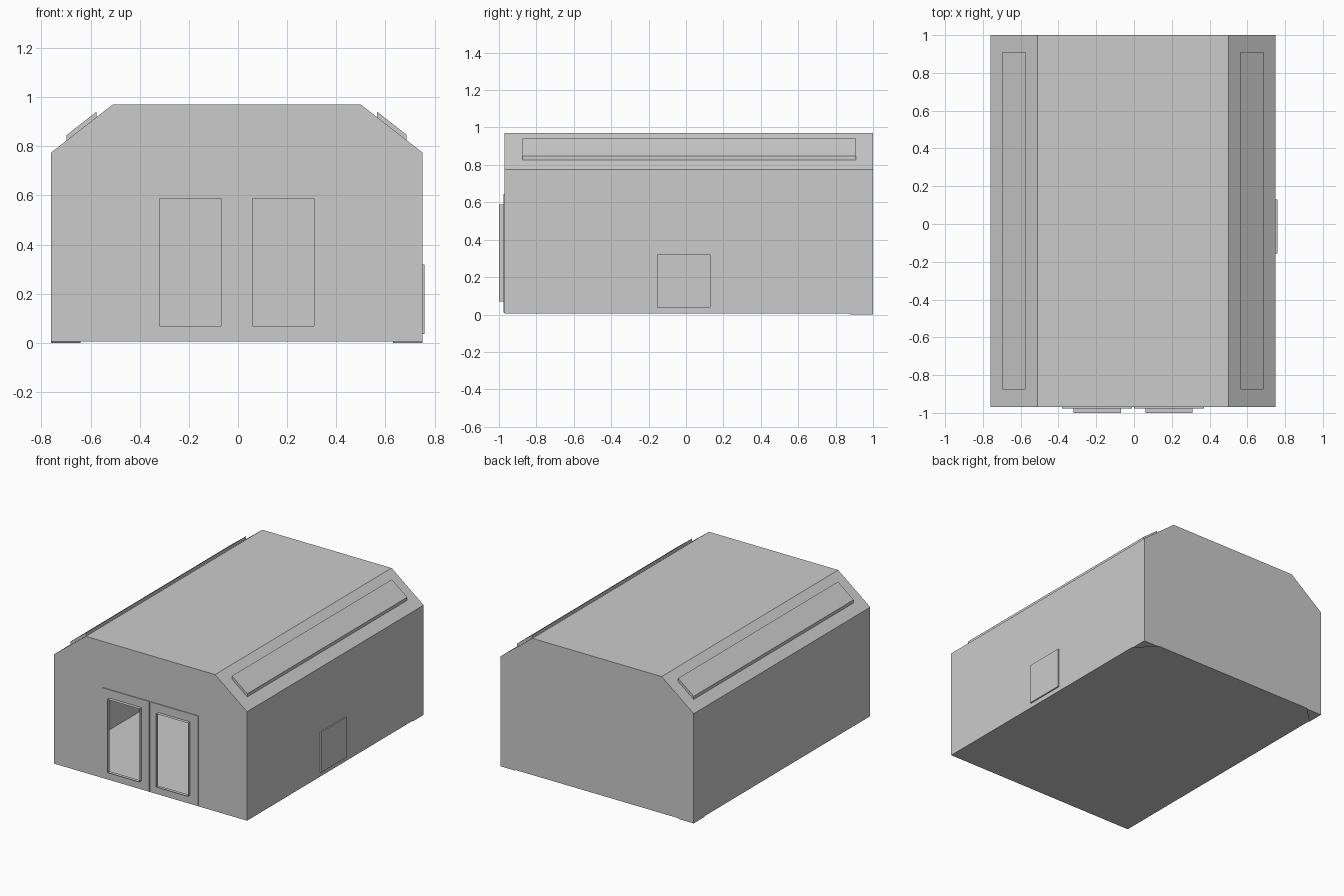
import bpy, bmesh
from mathutils import Vector

if "Cube" in bpy.data.objects:
    bpy.data.objects.remove(bpy.data.objects["Cube"])

LEFT, RIGHT, FRONT, BACK = -0.76, 0.75, -0.97, 1.0
FLOOR, EAVE, TOP = 0.005, 0.775, 0.97
RIDGE_L, RIDGE_R = -0.51, 0.50
DOOR_Y, FRAME_Y = -0.976, -1.0


def fill(bm, outer, holes=()):
    """Flat face bounded by the outer loop, with holes left open."""
    if not holes:
        bm.faces.new([bm.verts.new(p) for p in outer])
        return
    edges = []
    for loop in [outer, *holes]:
        vs = [bm.verts.new(p) for p in loop]
        edges += [bm.edges.new((vs[i], vs[i - 1])) for i in range(len(vs))]
    bmesh.ops.triangle_fill(bm, edges=edges, use_beauty=True)


def rim(bm, loop, offset):
    """Side walls swept from a loop by an offset."""
    off = Vector(offset)
    for i in range(len(loop)):
        a, b = Vector(loop[i - 1]), Vector(loop[i])
        bm.faces.new([bm.verts.new(p) for p in (a, b, b + off, a + off)])


def shift(loop, offset):
    return [Vector(p) + Vector(offset) for p in loop]


def finish(name, bm):
    bmesh.ops.remove_doubles(bm, verts=bm.verts, dist=1e-5)
    bmesh.ops.recalc_face_normals(bm, faces=bm.faces)
    mesh = bpy.data.meshes.new(name)
    bm.to_mesh(mesh)
    bm.free()
    ob = bpy.data.objects.new(name, mesh)
    bpy.context.collection.objects.link(ob)


def raised_panel(name, loop, offset, holes=()):
    """Panel pushed out of a wall, open at its base."""
    bm = bmesh.new()
    fill(bm, shift(loop, offset), [shift(h, offset) for h in holes])
    rim(bm, loop, offset)
    finish(name, bm)


def rect_xz(x0, x1, z0, z1, y):
    return [(x0, y, z0), (x1, y, z0), (x1, y, z1), (x0, y, z1)]


def slope_rect(x0, x1, eave_x, ridge_x):
    z = lambda x: EAVE + (x - eave_x) / (ridge_x - eave_x) * (TOP - EAVE)
    return [(x0, -0.875, z(x0)), (x1, -0.875, z(x1)), (x1, 0.91, z(x1)), (x0, 0.91, z(x0))]


doors = [rect_xz(-0.38, -0.01, 0.01, 0.645, FRONT), rect_xz(0.0, 0.37, 0.01, 0.645, FRONT)]
windows = [rect_xz(-0.32, -0.07, 0.07, 0.587, FRONT), rect_xz(0.06, 0.31, 0.07, 0.587, FRONT)]
vents = [slope_rect(-0.697, -0.575, LEFT, RIDGE_L), slope_rect(0.685, 0.565, RIGHT, RIDGE_R)]
hatch = [(RIGHT, -0.155, 0.037), (RIGHT, 0.13, 0.037), (RIGHT, 0.13, 0.32), (RIGHT, -0.155, 0.32)]

# Hollow body: six long sides plus the two gable ends
profile = [(LEFT, FLOOR), (RIGHT, FLOOR), (RIGHT, EAVE),
           (RIDGE_R, TOP), (RIDGE_L, TOP), (LEFT, EAVE)]
side_holes = {1: [hatch], 2: [vents[1]], 4: [vents[0]]}
bm = bmesh.new()
for i, (x0, z0) in enumerate(profile):
    x1, z1 = profile[(i + 1) % 6]
    fill(bm, [(x0, FRONT, z0), (x1, FRONT, z1), (x1, BACK, z1), (x0, BACK, z0)],
         side_holes.get(i, ()))
fill(bm, [(x, FRONT, z) for x, z in profile], doors)
fill(bm, [(x, BACK, z) for x, z in profile])
finish("body", bm)

# Doors with open windows and projecting window frames
for side, door, window in zip(("left", "right"), doors, windows):
    raised_panel(side + "_door", door, (0, DOOR_Y - FRONT, 0), [window])
    bm = bmesh.new()
    rim(bm, shift(window, (0, DOOR_Y - FRONT, 0)), (0, FRAME_Y - DOOR_Y, 0))
    finish(side + "_window_frame", bm)

# Long roof strips and side hatch
for side, vent in zip(("left", "right"), vents):
    raised_panel(side + "_roof_strip", vent, (0, 0, 0.022))
raised_panel("side_hatch", hatch, (0.009, 0, 0))

# Thin feet under the rear corners
for side, x, s in (("left", LEFT, 1), ("right", RIGHT, -1)):
    foot = [(x, BACK, FLOOR), (x + 0.12 * s, BACK, FLOOR), (x, BACK - 0.12, FLOOR)]
    raised_panel(side + "_rear_foot", foot, (0, 0, -FLOOR))
